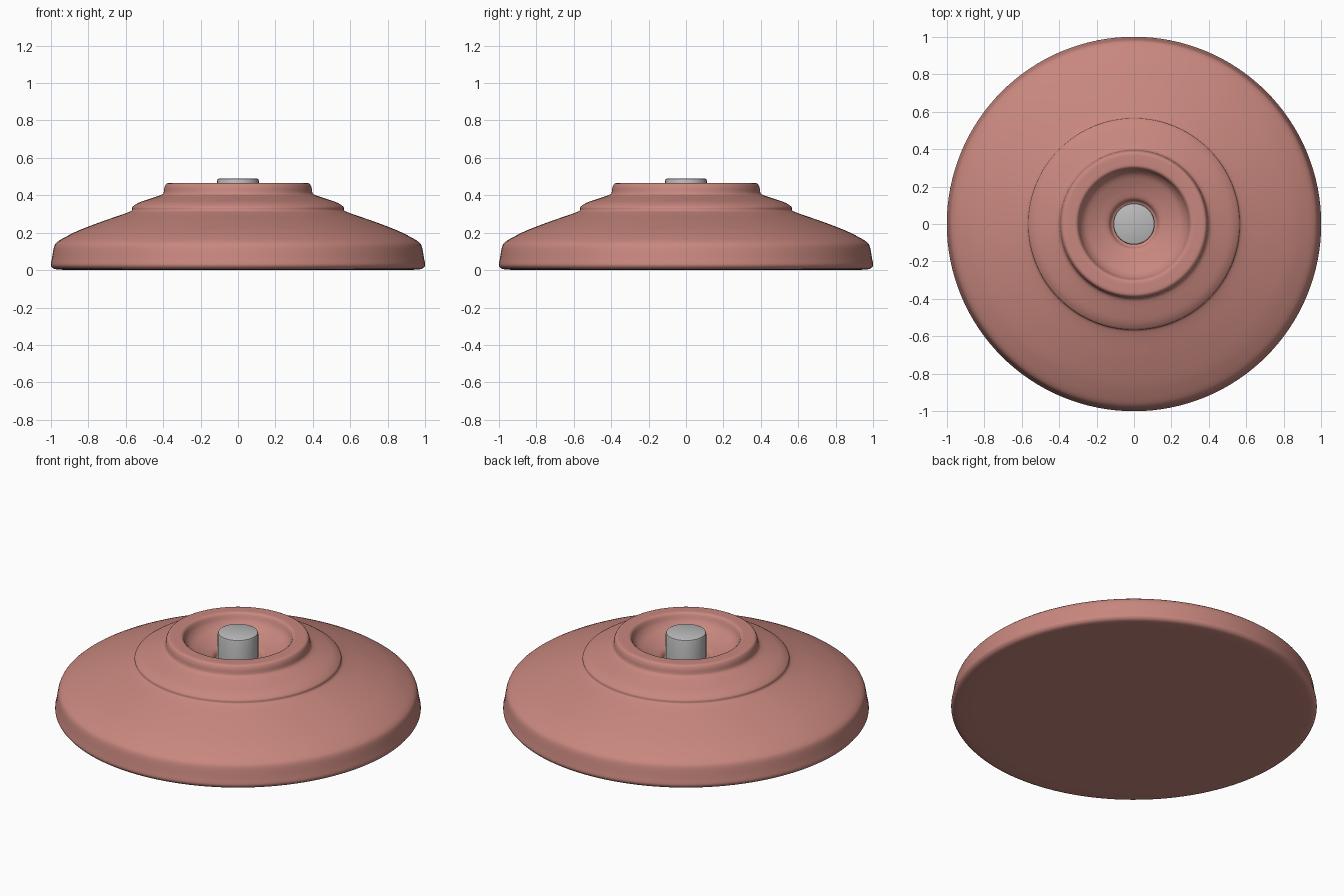
import bpy, bmesh, math

if "Cube" in bpy.data.objects:
    bpy.data.objects.remove(bpy.data.objects["Cube"])

def material(name, rgb):
    m = bpy.data.materials.new(name)
    m.diffuse_color = (*rgb, 1)
    m.use_nodes = True
    m.node_tree.nodes["Principled BSDF"].inputs["Base Color"].default_value = m.diffuse_color
    return m

def round_profile(pts, passes):
    # corner cutting, end points stay put
    for _ in range(passes):
        out = [pts[0]]
        for (r0, z0), (r1, z1) in zip(pts, pts[1:]):
            out.append((r0 * .8 + r1 * .2, z0 * .8 + z1 * .2))
            out.append((r0 * .2 + r1 * .8, z0 * .2 + z1 * .8))
        pts = out + [pts[-1]]
    return pts

def lathe(name, pts, mat, segments=128):
    bm = bmesh.new()
    rings = []
    for r, z in pts:
        if r < 1e-6:
            rings.append([bm.verts.new((0, 0, z))] * segments)
        else:
            rings.append([bm.verts.new((r * math.cos(2 * math.pi * i / segments),
                                        r * math.sin(2 * math.pi * i / segments), z))
                          for i in range(segments)])
    for a, b in zip(rings, rings[1:]):
        for i in range(segments):
            j = (i + 1) % segments
            quad = list(dict.fromkeys((a[i], a[j], b[j], b[i])))
            bm.faces.new(quad)
    bmesh.ops.recalc_face_normals(bm, faces=bm.faces)
    me = bpy.data.meshes.new(name)
    bm.to_mesh(me)
    bm.free()
    me.materials.append(mat)
    ob = bpy.data.objects.new(name, me)
    bpy.context.collection.objects.link(ob)
    bpy.ops.object.select_all(action='DESELECT')
    ob.select_set(True)
    bpy.context.view_layer.objects.active = ob
    bpy.ops.object.shade_smooth_by_angle(angle=math.radians(35))
    return ob

clay = material("dusty_rose", (0.58, 0.245, 0.21))
steel = material("light_grey", (0.50, 0.50, 0.50))

# stepped dome with a dished top
body = [(0, 0), (0.90, 0), (0.985, 0.004), (1.003, 0.025), (0.995, 0.06),
        (0.983, 0.135), (0.955, 0.16), (0.86, 0.21), (0.72, 0.263), (0.61, 0.30),
        (0.565, 0.318), (0.567, 0.338), (0.53, 0.362), (0.46, 0.385),
        (0.398, 0.405), (0.394, 0.442), (0.383, 0.466), (0.34, 0.466),
        (0.302, 0.466), (0.288, 0.425), (0.262, 0.395), (0.19, 0.363),
        (0.132, 0.345), (0.12, 0.31), (0, 0.31)]
lathe("dome_body", round_profile(body, 2), clay)

# centre pin
pin = [(0, 0.29), (0.111, 0.29), (0.111, 0.478), (0.108, 0.487), (0.099, 0.491), (0, 0.491)]
lathe("centre_pin", pin, steel, 64)
